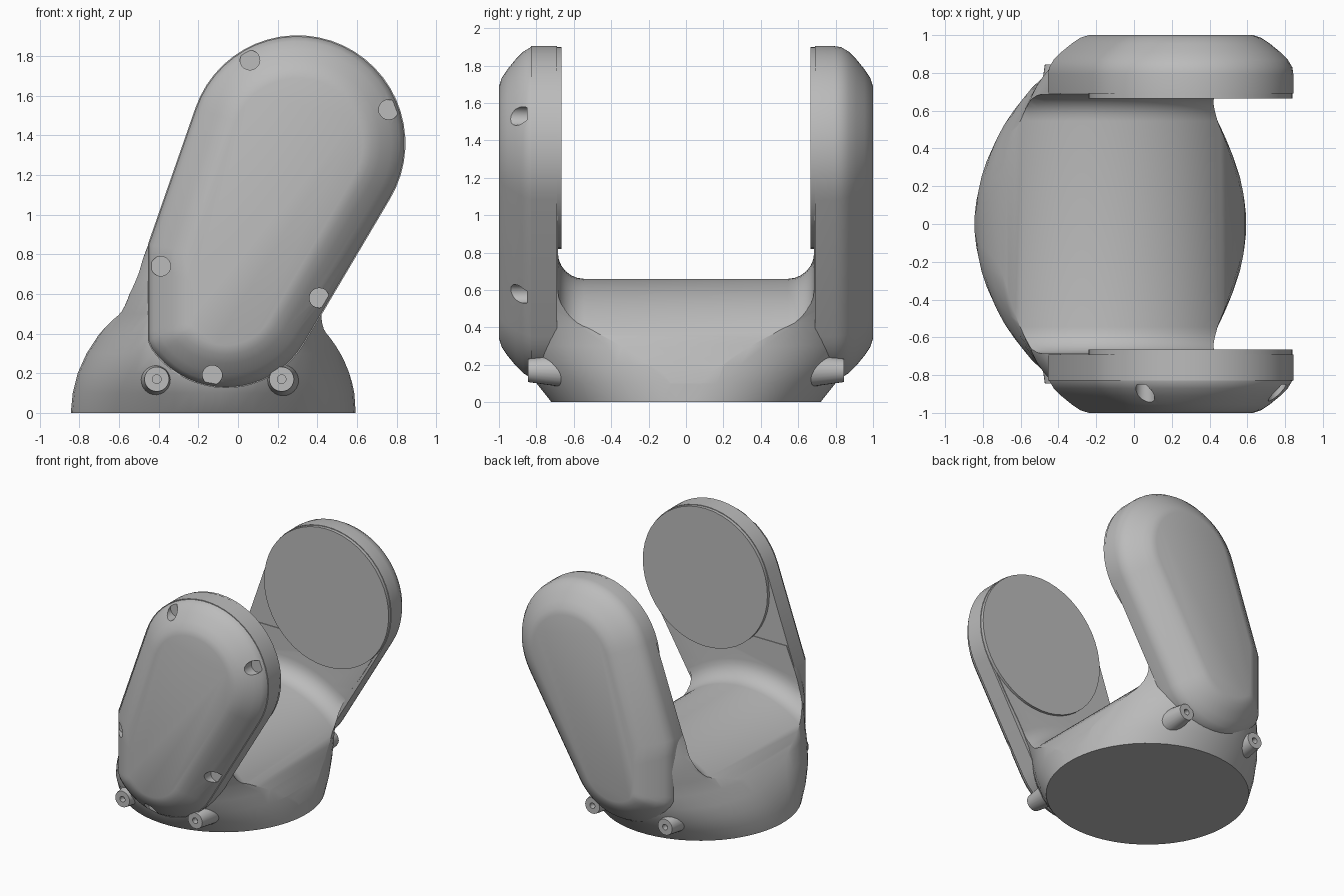
import bpy, bmesh, math
from mathutils import Vector

cube = bpy.data.objects.get("Cube")
if cube:
    bpy.data.objects.remove(cube)

grey = bpy.data.materials.new("light grey")
grey.use_nodes = True
grey.diffuse_color = (0.5, 0.5, 0.5, 1)
grey.node_tree.nodes["Principled BSDF"].inputs["Base Color"].default_value = (0.5, 0.5, 0.5, 1)


def loft(name, rings):
    """Closed solid through rings with equal point counts."""
    bm = bmesh.new()
    rows = [[bm.verts.new(p) for p in ring] for ring in rings]
    n = len(rows[0])
    for a, b in zip(rows, rows[1:]):
        for i in range(n):
            j = (i + 1) % n
            bm.faces.new((a[i], a[j], b[j], b[i]))
    bm.faces.new(rows[0])
    bm.faces.new(rows[-1])
    bmesh.ops.recalc_face_normals(bm, faces=bm.faces)
    mesh = bpy.data.meshes.new(name)
    bm.to_mesh(mesh)
    bm.free()
    mesh.materials.append(grey)
    ob = bpy.data.objects.new(name, mesh)
    bpy.context.collection.objects.link(ob)
    return ob


def cut(ob, cutter):
    cutter.hide_render = True
    mod = ob.modifiers.new("cut", 'BOOLEAN')
    mod.operation, mod.solver, mod.object = 'DIFFERENCE', 'EXACT', cutter
    bpy.context.view_layer.objects.active = ob
    bpy.ops.object.modifier_apply(modifier=mod.name)
    bpy.data.objects.remove(cutter)


def smooth(ob, angle=32):
    bpy.ops.object.select_all(action='DESELECT')
    ob.select_set(True)
    bpy.context.view_layer.objects.active = ob
    bpy.ops.object.shade_smooth_by_angle(angle=math.radians(angle))


SEAM = 0.828


def section(z, x0, x1, hy, rx, ry, steps=14):
    """Horizontal rectangle with elliptical corners, cut flat at the cover seam."""
    cx, hx = (x0 + x1) / 2, (x1 - x0) / 2
    rx *= hx
    pts = []
    for q, (sx, sy) in enumerate(((1, 1), (-1, 1), (-1, -1), (1, -1))):
        for i in range(steps):
            a = math.pi / 2 * (q + (i + 0.5) / steps)
            y = sy * (hy - ry) + ry * math.sin(a)
            pts.append((cx + sx * (hx - rx) + rx * math.cos(a), max(y, -SEAM), z))
    return pts


TOP, TOP_R = Vector((0.3, 1.36)), 0.545
LOW, LOW_R = Vector((-0.06, 0.585)), 0.46


def stadium(y, inset, steps=28):
    """Tapered upright stadium, tangent to its end circles, flattened at lower right side."""
    axis = TOP - LOW
    base = math.atan2(axis.y, axis.x)
    half = math.acos((LOW_R - TOP_R) / axis.length)
    pts = []
    for c, r, a0, a1 in ((TOP, TOP_R, base - half, base + half),
                         (LOW, LOW_R, base + half, base - half + 2 * math.pi)):
        for i in range(steps + 1):
            a = a0 + (a1 - a0) * i / steps
            pts.append((c.x + (r - inset) * math.cos(a), y, c.y + (r - inset) * math.sin(a)))
    # Split the long side where it meets the flat, then clamp
    flat = -0.455 + inset
    p, q = pts[steps], pts[steps + 1]
    t = (flat - p[0]) / (q[0] - p[0])
    pts.insert(steps + 1, tuple(u + (v - u) * t for u, v in zip(p, q)))
    return [(max(px, flat), py, pz) for px, py, pz in pts]


def disc(y, c, r, n=48):
    return [(c[0] + r * math.cos(2 * math.pi * i / n), y,
             c[1] + r * math.sin(2 * math.pi * i / n)) for i in range(n)]


# Lower body: round foot flaring into two rounded flanks
sections = [(0, -0.845, 0.595, 0.72, 1, 0.72), (0.1, -0.835, 0.588, 0.80, 1, 0.76),
            (0.2, -0.81, 0.57, 0.87, 1, 0.80), (0.3, -0.765, 0.545, 0.92, 1, 0.81),
            (0.4, -0.70, 0.51, 0.95, 1, 0.75), (0.5, -0.625, 0.485, 0.97, 1, 0.60),
            (0.6, -0.57, 0.485, 0.97, 0.9, 0.45), (0.7, -0.515, 0.523, 0.95, 0.7, 0.36),
            (0.8, -0.473, 0.58, 0.92, 0.5, 0.26), (1.0, -0.39, 0.70, 0.85, 0.2, 0.1)]
body = loft("fork_body", [section(*s) for s in sections])

# Gap between the arms: arched saddle floor with filleted ends
fillet, wall = 0.14, 0.685
ys = [wall - fillet + fillet * math.sin(math.radians(a)) for a in range(0, 91, 15)]
ys = [-y for y in reversed(ys)] + ys
rings = []
for y in ys:
    t = max(0, abs(y) - (wall - fillet))
    d = fillet - math.sqrt(max(0, fillet ** 2 - t ** 2))
    arch = [(-0.125 + (0.72 + d) * math.cos(a), y, (0.66 + d) * math.sin(a))
            for a in (math.pi * i / 40 for i in range(41))]
    x0, x1 = arch[-1][0], arch[0][0]
    rings.append([(1.5, y, 2.3), (1.5, y, -0.1), (x1, y, -0.1)] + arch
                 + [(x0, y, -0.1), (-1.5, y, -0.1), (-1.5, y, 2.3)])
cut(body, loft("gap_cutter", rings))
smooth(body)

# Rounded outer shell, as (depth, inset)
shell = [(0.83, 0.006), (0.87, 0.03), (0.91, 0.07), (0.955, 0.125), (0.985, 0.17), (1.0, 0.215)]

# Back arm is one piece, front arm carries a separate cover
back_arm = loft("back_arm", [stadium(0.69, 0), stadium(0.79, 0)] + [stadium(y, i) for y, i in shell])
front_arm = loft("front_arm", [stadium(-0.69, 0), stadium(-SEAM, 0)])
cover = loft("front_cover", [stadium(-0.82, 0.006)] + [stadium(-y, i) for y, i in shell])

# Screw pockets around the cover rim
for x, z in ((0.06, 1.78), (0.76, 1.53), (-0.39, 0.74), (0.41, 0.58), (-0.13, 0.19)):
    cut(cover, loft("pocket_cutter", [disc(-0.85, (x, z), 0.05, 20), disc(-1.1, (x, z), 0.05, 20)]))
for ob in (back_arm, front_arm, cover):
    smooth(ob)

# Joint faces and mounting pegs on both sides
for side, s in (("front", -1), ("back", 1)):
    smooth(loft(side + "_joint_face", [disc(s * 0.665, TOP, 0.54), disc(s * 0.75, TOP, 0.54)]))
    for end, x in (("right", -0.41), ("left", 0.22)):
        c = (x, 0.17)
        peg = loft(f"{side}_{end}_peg", [disc(s * 0.58, c, 0.1, 24), disc(s * 0.845, c, 0.062, 24),
                                         disc(s * 0.845, c, 0.022, 24), disc(s * 0.80, c, 0.022, 24)])
        smooth(peg)
